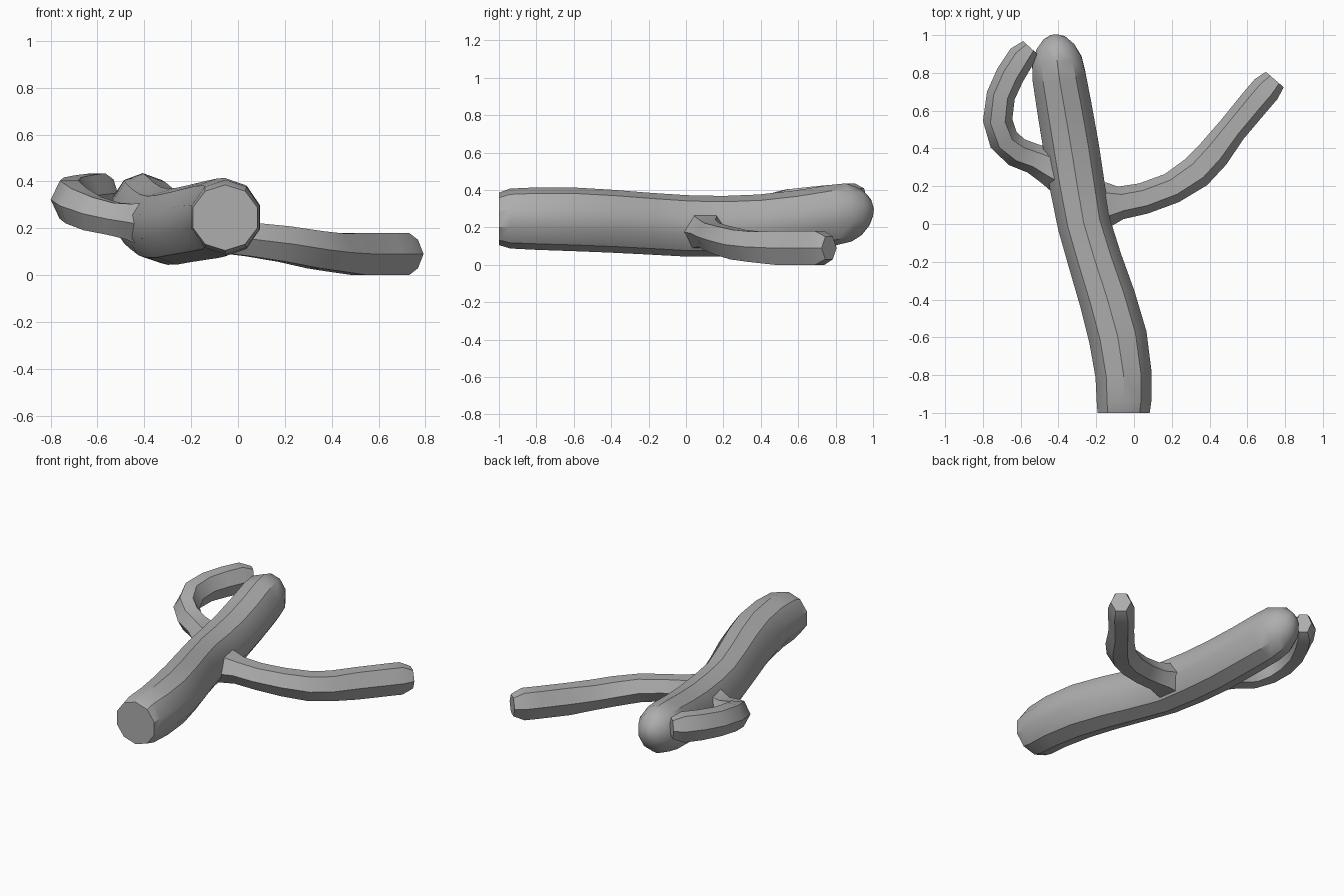
import bpy
import bmesh
import math
from mathutils import Vector

cube = bpy.data.objects.get("Cube")
if cube:
    bpy.data.objects.remove(cube, do_unlink=True)

# One plain grey for the whole plant
grey = bpy.data.materials.new("stone grey")
grey.use_nodes = True
colour = (0.42, 0.42, 0.42, 1)
grey.diffuse_color = colour
grey.node_tree.nodes["Principled BSDF"].inputs["Base Color"].default_value = colour


def limb(name, path, sides, turn, start=None, end=None, crease=30):
    """Sweep a polygon along (x, y, z, half width, half height) stations."""
    bm = bmesh.new()
    pts = [Vector(p[:3]) for p in path]
    rings = []
    for i, p in enumerate(path):
        ahead = pts[min(i + 1, len(pts) - 1)] - pts[max(i - 1, 0)]
        if i == 0 and start:
            ahead = Vector(start)
        if end and i >= len(pts) - 3:
            ahead = Vector(end)
        side = ahead.cross(Vector((0, 0, 1))).normalized()
        up = side.cross(ahead).normalized()
        ring = []
        for k in range(sides):
            a = math.tau * (k + turn) / sides
            ring.append(bm.verts.new(
                pts[i] + side * math.cos(a) * p[3] + up * math.sin(a) * p[4]))
        rings.append(ring)
    for a, b in zip(rings, rings[1:]):
        for k in range(sides):
            n = (k + 1) % sides
            bm.faces.new((a[k], a[n], b[n], b[k]))
    bm.faces.new(rings[0])
    bm.faces.new(rings[-1])
    bmesh.ops.recalc_face_normals(bm, faces=bm.faces)
    mesh = bpy.data.meshes.new(name)
    bm.to_mesh(mesh)
    bm.free()
    mesh.materials.append(grey)
    obj = bpy.data.objects.new(name, mesh)
    bpy.context.collection.objects.link(obj)
    bpy.ops.object.select_all(action='DESELECT')
    obj.select_set(True)
    bpy.context.view_layer.objects.active = obj
    bpy.ops.object.shade_smooth_by_angle(angle=math.radians(crease))
    return obj


# Thick lying trunk with a flat cut foot and a domed tip
limb("trunk", [
    (-0.055, -1.00, 0.245, 0.145, 0.14),
    (-0.053, -0.94, 0.247, 0.152, 0.16),
    (-0.055, -0.80, 0.247, 0.157, 0.167),
    (-0.085, -0.60, 0.243, 0.162, 0.17),
    (-0.140, -0.40, 0.233, 0.157, 0.168),
    (-0.205, -0.20, 0.220, 0.150, 0.165),
    (-0.265, 0.00, 0.208, 0.147, 0.164),
    (-0.300, 0.20, 0.206, 0.153, 0.162),
    (-0.332, 0.40, 0.214, 0.155, 0.162),
    (-0.366, 0.60, 0.238, 0.153, 0.160),
    (-0.397, 0.78, 0.265, 0.149, 0.162),
    (-0.408, 0.87, 0.280, 0.138, 0.156),
    (-0.415, 0.94, 0.282, 0.105, 0.123),
    (-0.422, 0.985, 0.280, 0.060, 0.070),
    (-0.424, 1.00, 0.278, 0.020, 0.025),
], 10, 0.5, start=(0, 1, 0), crease=35)

# Long arm sweeping out to the left and lying on the ground
limb("left_arm", [
    (-0.24, 0.09, 0.185, 0.14, 0.12),
    (-0.13, 0.105, 0.175, 0.115, 0.095),
    (-0.07, 0.112, 0.168, 0.087, 0.085),
    (0.05, 0.135, 0.152, 0.083, 0.083),
    (0.20, 0.190, 0.132, 0.083, 0.088),
    (0.33, 0.275, 0.108, 0.090, 0.092),
    (0.42, 0.370, 0.096, 0.088, 0.094),
    (0.52, 0.500, 0.090, 0.078, 0.104),
    (0.64, 0.645, 0.090, 0.080, 0.104),
    (0.70, 0.715, 0.090, 0.080, 0.104),
    (0.745, 0.765, 0.090, 0.062, 0.070),
], 6, 0, end=(0.65, 0.76, 0))

# Short arm curling back towards the trunk tip
limb("right_arm", [
    (-0.34, 0.27, 0.210, 0.15, 0.12),
    (-0.45, 0.305, 0.228, 0.098, 0.088),
    (-0.53, 0.345, 0.240, 0.080, 0.080),
    (-0.62, 0.380, 0.262, 0.080, 0.085),
    (-0.69, 0.445, 0.295, 0.080, 0.090),
    (-0.722, 0.55, 0.322, 0.078, 0.095),
    (-0.705, 0.68, 0.335, 0.076, 0.095),
    (-0.655, 0.79, 0.342, 0.076, 0.098),
    (-0.595, 0.885, 0.348, 0.073, 0.100),
    (-0.550, 0.935, 0.348, 0.050, 0.070),
], 6, 0)
